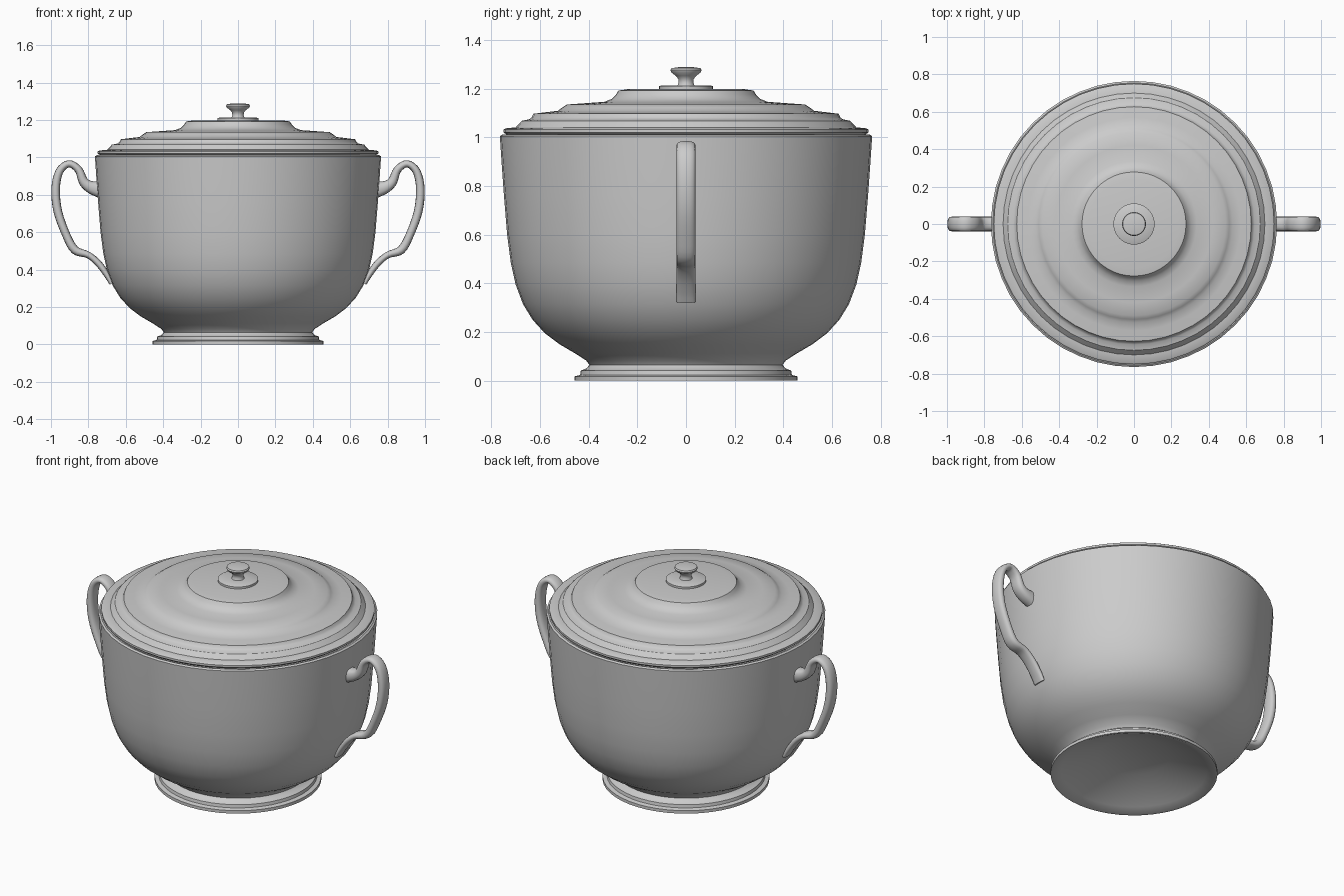
import bpy, bmesh, math
from mathutils import Vector

if "Cube" in bpy.data.objects:
    bpy.data.objects.remove(bpy.data.objects["Cube"])

SEG = 48


def finish(name, bm, angle=35):
    bmesh.ops.recalc_face_normals(bm, faces=bm.faces)
    mesh = bpy.data.meshes.new(name)
    bm.to_mesh(mesh)
    bm.free()
    obj = bpy.data.objects.new(name, mesh)
    bpy.context.collection.objects.link(obj)
    bpy.ops.object.select_all(action='DESELECT')
    obj.select_set(True)
    bpy.context.view_layer.objects.active = obj
    bpy.ops.object.shade_smooth_by_angle(angle=math.radians(angle))
    return obj


def lathe(name, profile):
    """Spin (radius, z) points round the z axis; radius 0 closes to a point."""
    bm = bmesh.new()
    rings = []
    for r, z in profile:
        if r == 0:
            rings.append([bm.verts.new((0, 0, z))] * SEG)
        else:
            rings.append([bm.verts.new((r * math.cos(2 * math.pi * i / SEG),
                                        r * math.sin(2 * math.pi * i / SEG), z))
                          for i in range(SEG)])
    for a, b in zip(rings, rings[1:]):
        for i in range(SEG):
            j = (i + 1) % SEG
            bm.faces.new(dict.fromkeys((a[i], a[j], b[j], b[i])))
    return finish(name, bm)


def smooth_path(pts, steps=4):
    """Catmull-Rom interpolation through the points."""
    p = [2 * pts[0] - pts[1]] + pts + [2 * pts[-1] - pts[-2]]
    out = []
    for a, b, c, d in zip(p, p[1:], p[2:], p[3:]):
        for k in range(steps):
            t = k / steps
            out.append(0.5 * (2 * b + (c - a) * t + (2 * a - 5 * b + 4 * c - d) * t * t
                              + (3 * b - a - 3 * c + d) * t ** 3))
    return out + [pts[-1]]


# Bowl with hollow foot underneath and an inner wall
lathe("bowl", [
    (0, .11), (.20, .11), (.40, .02), (.445, 0), (.458, 0), (.458, .018), (.435, .024),
    (.432, .042), (.41, .05), (.397, .065), (.41, .083), (.455, .112), (.52, .15),
    (.58, .195), (.63, .25), (.67, .315), (.70, .395), (.72, .485), (.735, .6),
    (.748, .76), (.758, .9), (.765, 1.005), (.755, 1.012), (.74, 1.008),
    (.725, .8), (.71, .58), (.675, .4), (.61, .27), (.48, .17), (.30, .13), (0, .125)])

# Stepped lid with a thin shell underside
lathe("lid", [
    (0, 1.198), (.24, 1.198), (.278, 1.192), (.288, 1.175), (.305, 1.158), (.335, 1.146),
    (.42, 1.14), (.49, 1.135), (.51, 1.122), (.527, 1.109), (.57, 1.104), (.627, 1.097),
    (.634, 1.082), (.645, 1.074), (.675, 1.068), (.688, 1.054), (.70, 1.041), (.742, 1.037),
    (.75, 1.032), (.75, 1.02), (.742, 1.015), (.73, 1.005), (.69, 1.01), (.62, 1.05),
    (.48, 1.1), (.29, 1.14), (.24, 1.17), (0, 1.17)])

# Knob on its disc
lathe("knob", [
    (0, 1.19), (.11, 1.19), (.11, 1.21), (.107, 1.212), (.035, 1.213), (.03, 1.225),
    (.032, 1.24), (.042, 1.253), (.06, 1.266), (.064, 1.276), (.06, 1.284), (.035, 1.288),
    (0, 1.289)])

# Handle path: x, z, half thickness
path = [(.735, .828, .046), (.785, .84, .034), (.825, .87, .026), (.853, .935, .021),
        (.905, .966, .019), (.955, .925, .021), (.975, .83, .023), (.963, .71, .023),
        (.918, .585, .022), (.872, .505, .023), (.80, .478, .018), (.745, .432, .018),
        (.70, .37, .016), (.676, .325, .012)]
pts = smooth_path([Vector(p) for p in path])
bm = bmesh.new()
rings = []
N = 16
for k, p in enumerate(pts):
    t = pts[min(k + 1, len(pts) - 1)] - pts[max(k - 1, 0)]
    n = Vector((-t.y, t.x)).normalized()
    ring = []
    for i in range(N):
        c, s = math.cos(2 * math.pi * i / N), math.sin(2 * math.pi * i / N)
        off = math.copysign(abs(c) ** .8, c) * p.z
        y = math.copysign(abs(s) ** .8, s) * .039
        ring.append(bm.verts.new((p.x + n.x * off, y, p.y + n.y * off)))
    rings.append(ring)
for a, b in zip(rings, rings[1:]):
    for i in range(N):
        j = (i + 1) % N
        bm.faces.new((a[i], a[j], b[j], b[i]))
bm.faces.new(rings[0])
bm.faces.new(rings[-1])
handle = finish("handles", bm, 50)
mirror = handle.modifiers.new("mirror", 'MIRROR')
mirror.use_axis[0] = True
